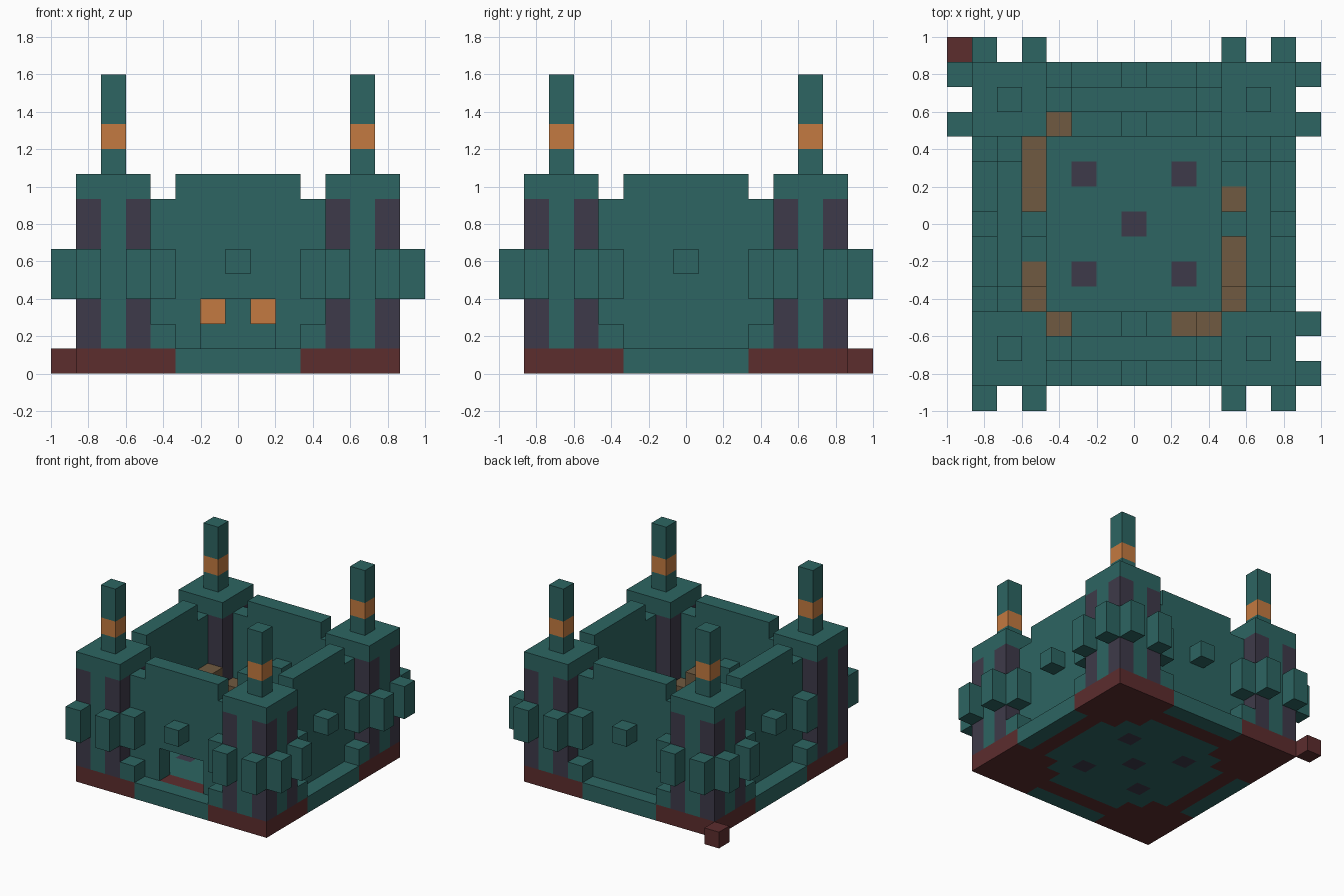
import bpy, bmesh
from math import radians
from mathutils import Matrix, Vector

if "Cube" in bpy.data.objects:
    bpy.data.objects.remove(bpy.data.objects["Cube"])

U = 2 / 15  # edge of one block; all layouts below count in blocks


def material(name, rgb):
    m = bpy.data.materials.new(name)
    m.use_nodes = True
    m.diffuse_color = (*rgb, 1)
    m.node_tree.nodes["Principled BSDF"].inputs["Base Color"].default_value = (*rgb, 1)
    return m


TEAL = material("teal stone", (.026, .13, .122))
RED = material("dark red stone", (.107, .026, .027))
PURPLE = material("dark purple stone", (.048, .042, .068))
ORANGE = material("orange lamp", (.55, .195, .052))
BROWN = material("brown wood", (.16, .102, .052))


def finish(name, bm, *mats):
    bmesh.ops.recalc_face_normals(bm, faces=bm.faces)
    bm.transform(Matrix.Scale(U, 4))
    mesh = bpy.data.meshes.new(name)
    bm.to_mesh(mesh)
    bm.free()
    for m in mats:
        mesh.materials.append(m)
    ob = bpy.data.objects.new(name, mesh)
    bpy.context.collection.objects.link(ob)
    return ob


def box(name, i, j, low, high, mat, size=1):
    """Column of blocks centred on cell (i, j), from layer low up to layer high."""
    bm = bmesh.new()
    m = Matrix.Translation((i, j, (low + high) / 2)) @ Matrix.Diagonal((size, size, high - low, 1))
    bmesh.ops.create_cube(bm, size=1, matrix=m)
    return finish(name, bm, mat)


def panel(name, outline, turn):
    """Upright wall one block thick, turned to one of the four sides."""
    bm = bmesh.new()
    face = bm.faces.new([bm.verts.new((x, -5.5, z)) for x, z in outline])
    new = bmesh.ops.extrude_face_region(bm, geom=[face])["geom"]
    bmesh.ops.translate(bm, vec=(0, 1, 0), verts=[v for v in new if isinstance(v, bmesh.types.BMVert)])
    bm.transform(Matrix.Rotation(radians(turn), 4, "Z"))
    return finish(name, bm, TEAL)


# Floor slab, coloured cell by cell
def floor_colour(p):
    i, j = (min(6, abs(round(c * .999))) for c in p.xy)
    far, near = max(i, j), min(i, j)
    if i == 0 == j or i == 2 == j:
        return 2
    return 0 if far <= 3 or (far in (4, 6) and near <= 2) else 1


bm = bmesh.new()
bmesh.ops.create_grid(bm, x_segments=13, y_segments=13, size=6.5)
new = bmesh.ops.extrude_face_region(bm, geom=bm.faces[:], use_keep_orig=True)["geom"]
bmesh.ops.translate(bm, vec=(0, 0, 1), verts=[v for v in new if isinstance(v, bmesh.types.BMVert)])
for f in bm.faces:
    f.material_index = floor_colour(f.calc_center_median())
finish("floor_slab", bm, TEAL, RED, PURPLE)
box("loose_corner_block", -7, 7, 0, 1, RED)

# Walls with stepped tops; the front one has a doorway
top = [(3.5, 1), (3.5, 7), (2.5, 7), (2.5, 8), (-2.5, 8), (-2.5, 7), (-3.5, 7), (-3.5, 1)]
door = [(-1.5, 1), (-1.5, 3), (1.5, 3), (1.5, 1)]
for side, turn in (("front", 0), ("right", 90), ("back", 180), ("left", 270)):
    panel(side + "_wall", top + (door if side == "front" else []), turn)
    spin = Matrix.Rotation(radians(turn), 3, "Z")
    # Studs on the outside of each wall
    for i, low, high in ((0, 4, 5), (-3, 3, 5), (3, 3, 5), (-3, 1, 2), (3, 1, 2)):
        p = spin @ Vector((i, -6, 0))
        box(side + "_wall_stud", p.x, p.y, low, high, TEAL)

# Corner towers with cap, spire and jutting blocks
for sx in (-1, 1):
    for sy in (-1, 1):
        for i in (4, 5, 6):
            for j in (4, 5, 6):
                corner = i != 5 and j != 5
                box("tower_column", sx * i, sy * j, 1, 7, PURPLE if corner else TEAL)
        box("tower_cap", sx * 5, sy * 5, 7, 8, TEAL, 3)
        box("spire_base", sx * 5, sy * 5, 8, 9, TEAL)
        box("spire_lamp", sx * 5, sy * 5, 9, 10, ORANGE)
        box("spire_tip", sx * 5, sy * 5, 10, 12, TEAL)
        for k in (4, 6):
            box("tower_stud", sx * k, sy * 7, 3, 5, TEAL)
            if sx > 0 or sy > 0:
                box("tower_stud", sx * 7, sy * k, 3, 5, TEAL)

# Inner ledge arching along each wall, partly wood
wood = {(-3, 4), (-4, 3), (-4, 2), (-4, 1), (4, 1), (4, -1), (4, -2), (4, -3),
        (-4, -2), (-4, -3), (-3, -4), (2, -4), (3, -4)}
for k in range(-3, 4):
    for cell in ((k, 4), (k, -4), (4, k), (-4, k)):
        low = 4 if k == 0 else 2 if abs(k) == 3 and cell != (-4, 3) else 3
        box("inner_ledge", *cell, low, low + 1, BROWN if cell in wood else TEAL)

# Lamps under the back ledge
for i in (-1, 1):
    box("hanging_lamp", i, 4, 2, 3, ORANGE)
